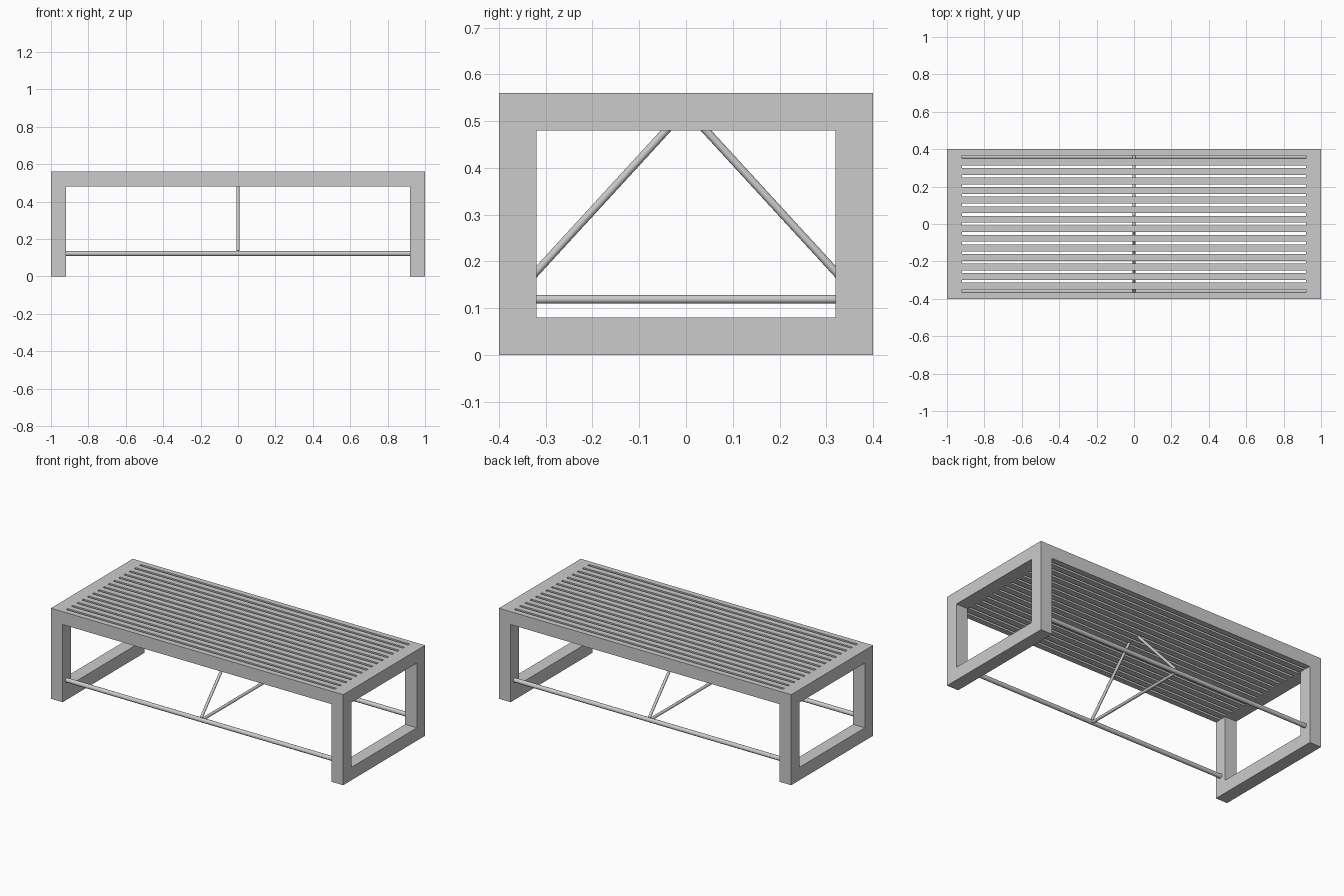
import bpy
from mathutils import Vector

if "Cube" in bpy.data.objects:
    bpy.data.objects.remove(bpy.data.objects["Cube"])


def box(name, x0, x1, y0, y1, z0, z1):
    bpy.ops.mesh.primitive_cube_add(size=1, location=((x0 + x1) / 2, (y0 + y1) / 2, (z0 + z1) / 2))
    ob = bpy.context.object
    ob.name = name
    ob.scale = (x1 - x0, y1 - y0, z1 - z0)
    bpy.ops.object.transform_apply(location=False, rotation=False, scale=True)
    return ob


def rod(name, a, b, r):
    a, b = Vector(a), Vector(b)
    bpy.ops.mesh.primitive_cylinder_add(vertices=24, radius=r, depth=(b - a).length, location=(a + b) / 2)
    ob = bpy.context.object
    ob.name = name
    ob.rotation_euler = (b - a).to_track_quat('Z', 'Y').to_euler()
    bpy.ops.object.shade_smooth_by_angle()
    return ob


def end_frame(name, x0, x1):
    # closed rectangular ring, outer and inner outline in the YZ plane
    outer = [(-.4, 0), (.4, 0), (.4, .56), (-.4, .56)]
    inner = [(-.32, .08), (.32, .08), (.32, .48), (-.32, .48)]
    verts = [(x, y, z) for x in (x0, x1) for y, z in outer + inner]
    faces = []
    for i in range(4):
        j = (i + 1) % 4
        faces += [(i, 4 + i, 4 + j, j), (8 + i, 8 + j, 12 + j, 12 + i),
                  (i, j, 8 + j, 8 + i), (4 + i, 12 + i, 12 + j, 4 + j)]
    me = bpy.data.meshes.new(name)
    me.from_pydata(verts, [], faces)
    ob = bpy.data.objects.new(name, me)
    bpy.context.collection.objects.link(ob)


# end frames
end_frame("left_end_frame", -1, -.92)
end_frame("right_end_frame", .92, 1)

# long edge rails of the top
box("front_rail", -.92, .92, -.4, -.365, .48, .56)
box("back_rail", -.92, .92, .365, .4, .48, .56)

# slats with narrow gaps
count, gap = 14, .015
width = (.73 - gap * (count + 1)) / count
for i in range(count):
    y = -.365 + gap + i * (width + gap)
    box(f"slat_{i + 1}", -.92, .92, y, y + width, .48, .56)

# long stretchers and the diagonal braces rising from them
for side, s in (("front", -1), ("back", 1)):
    rod(f"{side}_stretcher", (-.925, s * .36, .122), (.925, s * .36, .122), .0135)
    rod(f"{side}_brace", (0, s * .36, .134), (0, s * .038, .485), .0085)

# cross tie between the stretchers
rod("cross_tie", (0, -.36, .119), (0, .36, .119), .009)
